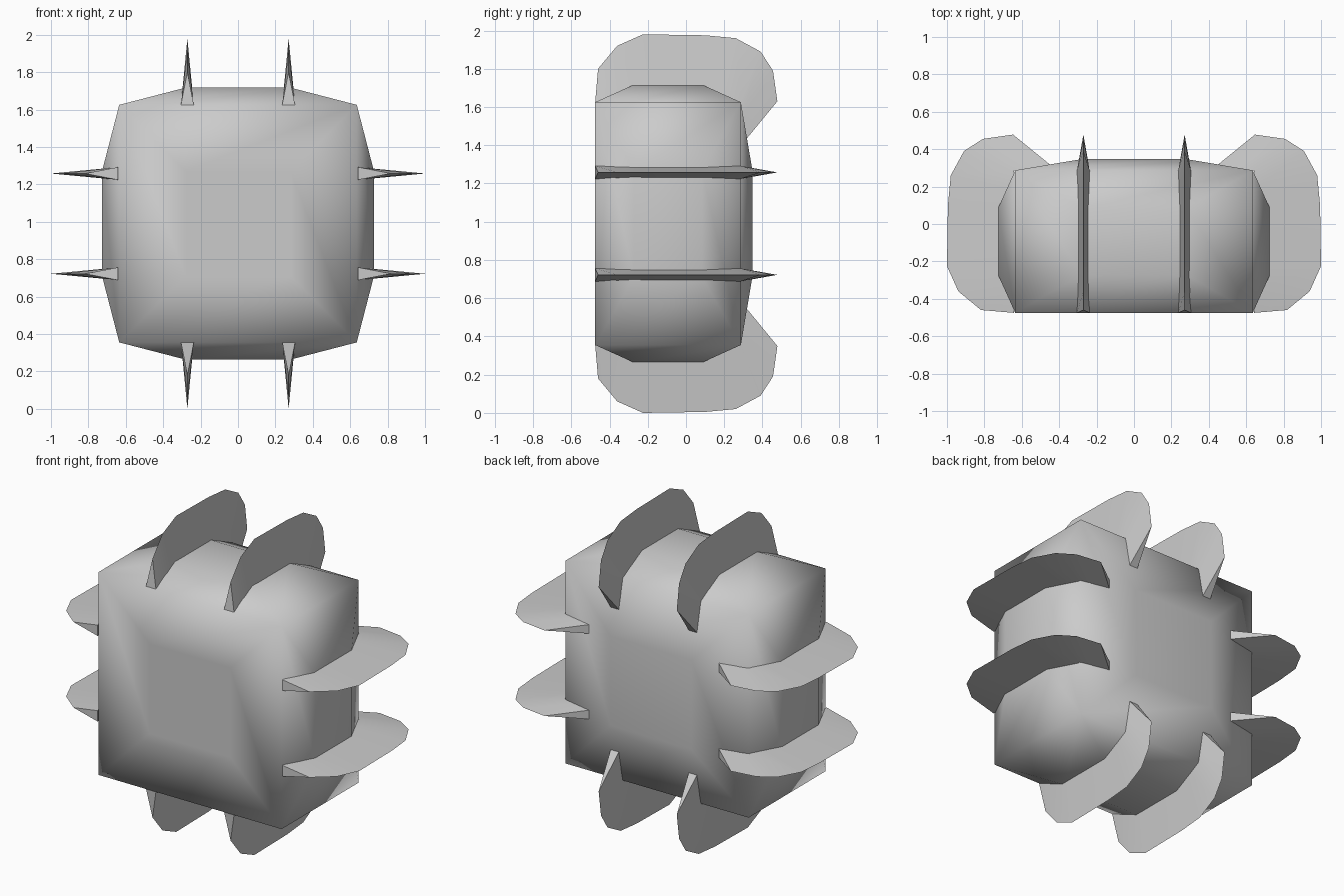
import bpy, bmesh, math
from mathutils import Matrix, Vector

if "Cube" in bpy.data.objects:
    bpy.data.objects.remove(bpy.data.objects["Cube"])

CENTRE = Vector((0, 0, 0.99))
grey = bpy.data.materials.new("plain grey")
grey.diffuse_color = (0.6, 0.6, 0.6, 1)
grey.use_nodes = True
grey.node_tree.nodes["Principled BSDF"].inputs["Base Color"].default_value = grey.diffuse_color


def make_object(name, bm):
    bmesh.ops.recalc_face_normals(bm, faces=bm.faces)
    mesh = bpy.data.meshes.new(name)
    bm.to_mesh(mesh)
    bm.free()
    mesh.materials.append(grey)
    obj = bpy.data.objects.new(name, mesh)
    bpy.context.collection.objects.link(obj)
    return obj


# Body: a box whose faces each carry a raised inner panel, flat at the front
bm = bmesh.new()
bmesh.ops.create_cube(bm, size=2)
for v in bm.verts:
    v.co = Vector((v.co.x * 0.635, v.co.y * 0.381 - 0.094, v.co.z * 0.635))
sides = list(bm.faces)
bm.normal_update()
bmesh.ops.inset_individual(bm, faces=sides, thickness=0.1, use_even_offset=True)
corners = {}
for f in sides:
    n = f.normal.copy()
    c = f.calc_center_median()
    lift = 0.0 if n.y < -0.5 else (0.06 if n.y > 0.5 else 0.092)
    for v in f.verts:
        # Inner panel corner sits at a fixed fraction of the box size
        p = Vector((math.copysign(0.28, v.co.x - c.x),
                    math.copysign(0.178, v.co.y - c.y),
                    math.copysign(0.28, v.co.z - c.z)))
        for axis in range(3):
            if abs(n[axis]) > 0.5:
                p[axis] = 0
        v.co = c + p + n * lift
body = make_object("body", bm)
body.location = CENTRE
body.data.shade_smooth()

# Fin profile: (depth, height) of the sharp ridge and the wide base beneath it
RIDGE = [(-0.46, 0.81), (-0.36, 0.93), (-0.225, 0.99), (0.10, 0.985),
         (0.26, 0.97), (0.39, 0.90), (0.455, 0.80), (0.478, 0.64)]
BASE = [(-0.475, 0.635), (-0.36, 0.635), (-0.225, 0.635), (0.08, 0.635),
        (0.18, 0.635), (0.285, 0.635), (0.285, 0.53), (0.285, 0.405)]
HALF_WIDTH = 0.034


def make_fin(name, offset, turn):
    bm = bmesh.new()
    top = [bm.verts.new((offset, y, z)) for y, z in RIDGE]
    left = [bm.verts.new((offset - HALF_WIDTH, y, z)) for y, z in BASE]
    right = [bm.verts.new((offset + HALF_WIDTH, y, z)) for y, z in BASE]
    for a, b in ((left, top), (top, right), (right, left)):
        for i in range(len(top) - 1):
            bm.faces.new((a[i], a[i + 1], b[i + 1], b[i]))
    for i in (0, -1):
        bm.faces.new((left[i], top[i], right[i]))
    spin = Matrix.Rotation(turn, 4, 'Y')
    stretch = Matrix.Diagonal((1.01, 1, 1, 1))
    bmesh.ops.transform(bm, matrix=stretch @ spin, verts=bm.verts)
    fin = make_object(name, bm)
    fin.location = CENTRE
    bpy.ops.object.select_all(action='DESELECT')
    fin.select_set(True)
    bpy.context.view_layer.objects.active = fin
    bpy.ops.object.shade_smooth_by_angle(angle=math.radians(30))


# Two curved fins on each of the four sides
for k, side in enumerate(("top", "right", "bottom", "left")):
    for j, offset in enumerate((-0.268, 0.268)):
        make_fin(f"{side}_fin_{j + 1}", offset, k * math.pi / 2)
